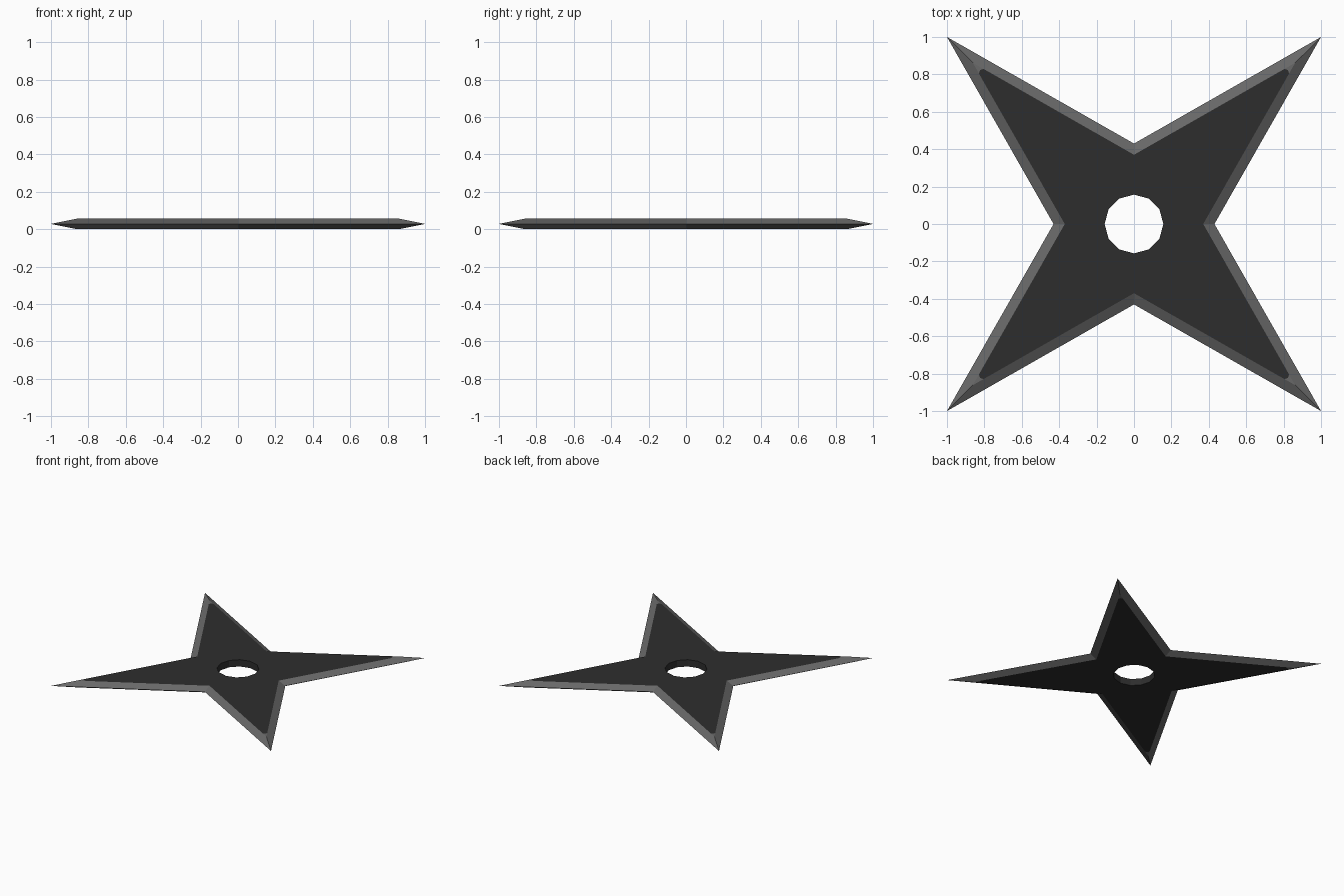
import bpy, bmesh, math
from mathutils import Matrix

if "Cube" in bpy.data.objects:
    bpy.data.objects.remove(bpy.data.objects["Cube"])

H = 0.056                  # total thickness
HOLE_R, HOLE_SIDES = 0.157, 12
VALLEY, INNER_VALLEY = 0.43, 0.37
TIP, INNER_TIP = 1.0, 0.862


def material(name, v):
    m = bpy.data.materials.new(name)
    m.diffuse_color = (v, v, v, 1)
    m.use_nodes = True
    m.node_tree.nodes["Principled BSDF"].inputs["Base Color"].default_value = m.diffuse_color
    return m


mesh = bpy.data.meshes.new("throwing_star")
star = bpy.data.objects.new("throwing_star", mesh)
bpy.context.collection.objects.link(star)
mesh.materials.append(material("dark steel", 0.027))
mesh.materials.append(material("ground edge grey", 0.138))

bm = bmesh.new()


def face(points, mat, rot):
    f = bm.faces.new([bm.verts.new(rot @ Matrix.Translation(p).translation) for p in points])
    f.material_index = mat


# one quarter blade, turned four times, for the top and bottom sides
for q in range(4):
    rot = Matrix.Rotation(q * math.pi / 2, 4, 'Z')
    arc = [(HOLE_R * math.cos(a), HOLE_R * math.sin(a))
           for a in (i * 2 * math.pi / HOLE_SIDES for i in range(HOLE_SIDES // 4 + 1))]
    for z in (0, H):
        def at(x, y):
            return (x, y, z)
        right, left, tip = at(INNER_VALLEY, 0), at(0, INNER_VALLEY), at(INNER_TIP, INNER_TIP)
        # rounded end of the dark face, on the inner edge lines
        s = 0.805
        e = INNER_VALLEY + s * (INNER_TIP - INNER_VALLEY) / INNER_TIP
        c_right, c_mid, c_left = at(e, s), at(0.823, 0.823), at(s, e)
        face([right, c_right, c_mid, c_left, left] + [at(*p) for p in reversed(arc)], 0, rot)
        face([c_right, tip, c_left, c_mid], 1, rot)
        # sharpened bevels down to the mid-height cutting edge
        o_tip = (TIP, TIP, H / 2)
        face([(VALLEY, 0, H / 2), o_tip, tip, c_right, right], 1, rot)
        face([o_tip, (0, VALLEY, H / 2), left, c_left, tip], 1, rot)
    # hole wall
    for (x0, y0), (x1, y1) in zip(arc, arc[1:]):
        face([(x0, y0, 0), (x1, y1, 0), (x1, y1, H), (x0, y0, H)], 0, rot)

bmesh.ops.remove_doubles(bm, verts=bm.verts, dist=0.0005)
bmesh.ops.recalc_face_normals(bm, faces=bm.faces)
bm.to_mesh(mesh)
bm.free()
